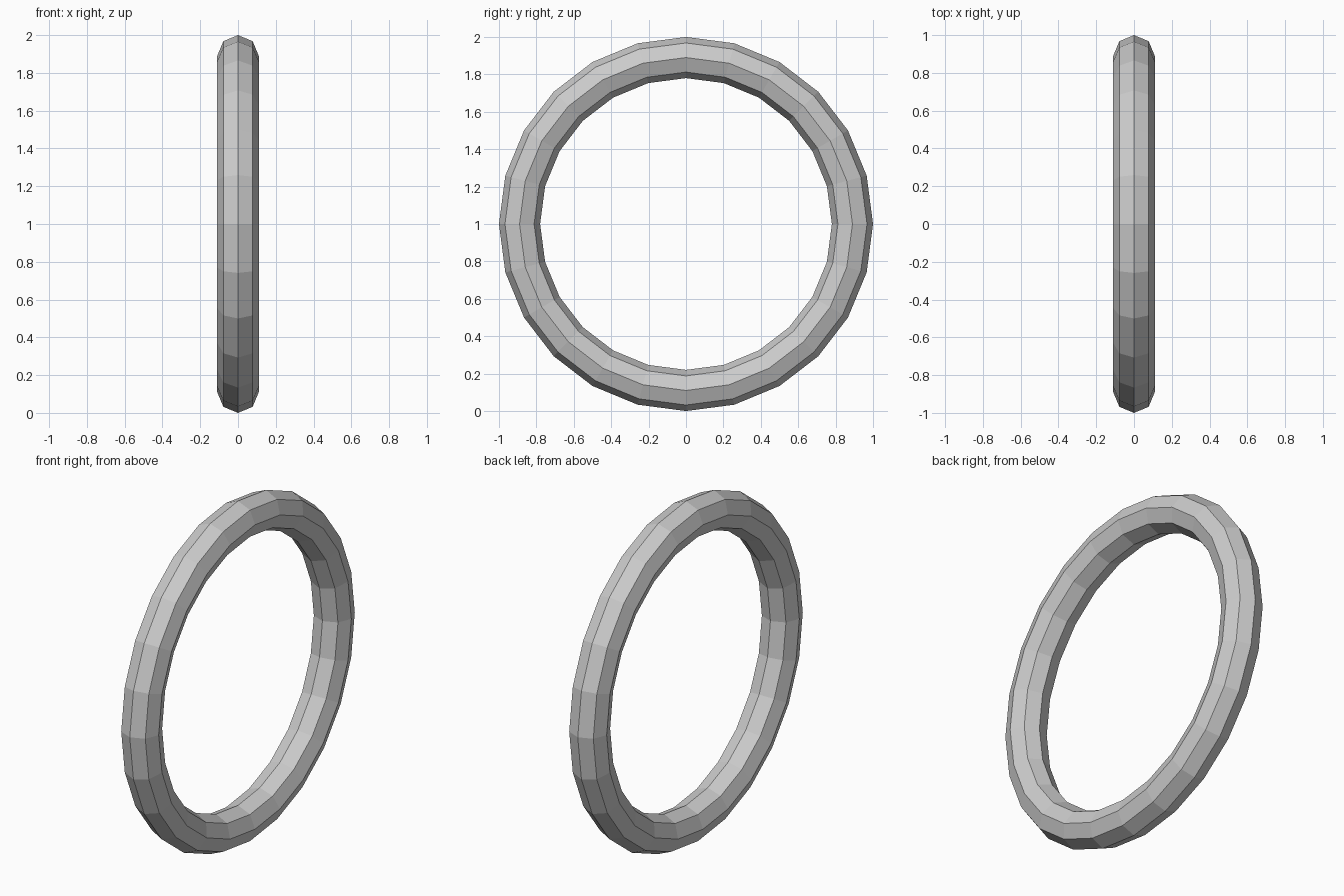
import bpy
from math import pi

if "Cube" in bpy.data.objects:
    bpy.data.objects.remove(bpy.data.objects["Cube"])

# Upright ring: 24 segments around, octagonal tube, axis along x
bpy.ops.mesh.primitive_torus_add(
    major_radius=0.89, minor_radius=0.11,
    major_segments=24, minor_segments=8,
    location=(0, 0, 1), rotation=(0, pi / 2, 0))
ring = bpy.context.object
ring.name = "ring"
bpy.ops.object.transform_apply(location=False, rotation=True, scale=False)
bpy.ops.object.shade_flat()
